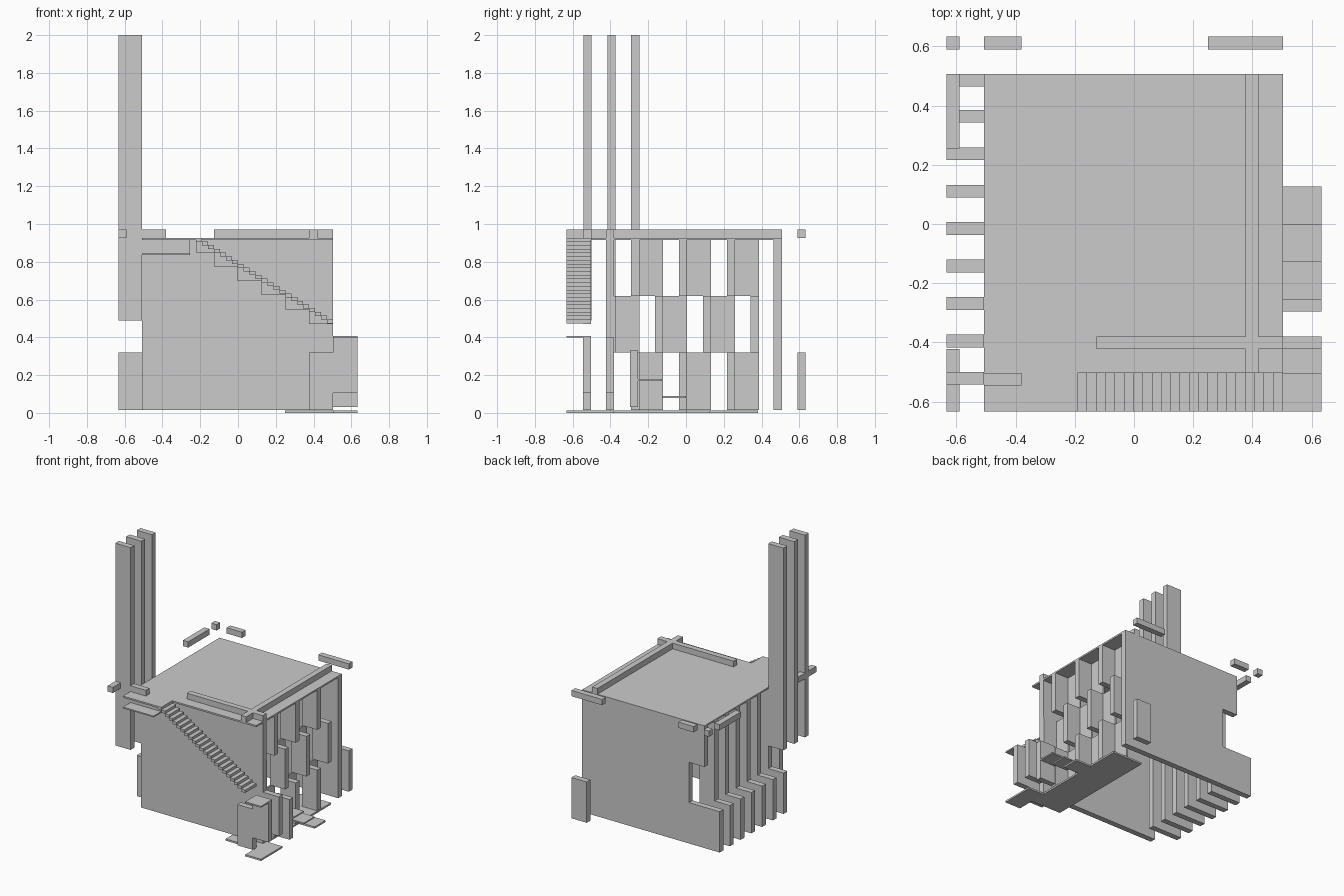
import bpy, bmesh
from mathutils import Vector

if "Cube" in bpy.data.objects:
    bpy.data.objects.remove(bpy.data.objects["Cube"])


def part(name, boxes):
    """One object from boxes given as (x0, x1, y0, y1, z0, z1)."""
    bm = bmesh.new()
    for x0, x1, y0, y1, z0, z1 in boxes:
        r = bmesh.ops.create_cube(bm, size=1)
        for v in r["verts"]:
            v.co = Vector((x1 if v.co.x > 0 else x0,
                           y1 if v.co.y > 0 else y0,
                           z1 if v.co.z > 0 else z0))
    me = bpy.data.meshes.new(name)
    bm.to_mesh(me)
    bm.free()
    ob = bpy.data.objects.new(name, me)
    bpy.context.collection.objects.link(ob)
    return ob


M = 0.1265            # building grid module
T = 0.043             # wall and fin thickness
BASE, LOW, MID, TOP, ROOF = 0.015, 0.32, 0.62, 0.915, 0.927
EDGE = 0.633          # outer extent
grid = [-0.5 + M * i for i in range(9)]   # rear face of each fin row

# Roof with stair landing
part("roof_slab", [(-0.507, 0.503, -0.503, 0.507, TOP, ROOF),
                   (-0.507, -0.222, -EDGE, -0.503, TOP, ROOF)])

# Front and back walls
part("front_wall", [(-0.507, 0.503, -0.423, -0.38, BASE, TOP)])
yb = (0.464, 0.507)
part("back_wall", [(-0.507, 0.503, *yb, MID, TOP),
                   (-0.38, 0.503, *yb, LOW, MID),
                   (-EDGE, 0.503, *yb, BASE, LOW)])

# Left side: low buttresses with full-height inner fins
for i, y in enumerate(grid[2:8]):
    part(f"left_fin_{i}", [(-EDGE, -0.507, y - T, y, BASE, LOW),
                           (-0.507, -0.38, y - T, y, BASE, TOP)])

# Tall tower fins
for i, y in enumerate(grid[:3]):
    part(f"tower_fin_{i}", [(-EDGE, -0.507, y - T, y, 0.49, 2.0)])

# Right side: staggered L-shaped screens on three levels
levels = [(BASE, LOW, 2), (LOW, MID, 1), (MID, TOP, 2)]
for k, (z0, z1, first) in enumerate(levels):
    for i in range(first, 8, 2):
        y = grid[i]
        boxes = [(0.377, 0.503, y - T, y, z0, z1)]
        if i < 7:
            boxes.append((0.377, 0.39, y, y + M, z0, z1))
        part(f"right_screen_{k}_{i}", boxes)

# Beams and loose blocks round the roof edge
BT = 0.97
part("roof_beams", [(-0.127, 0.503, -0.423, -0.38, ROOF, BT),
                    (0.377, 0.42, -0.503, 0.507, ROOF, BT)])
for i, b in enumerate([(-EDGE, -0.59, -EDGE, -0.423),
                       (-0.507, -0.38, -0.545, -0.503),
                       (-EDGE, -0.59, 0.255, 0.507),
                       (-EDGE, -0.59, 0.59, EDGE),
                       (-0.507, -0.38, 0.59, EDGE),
                       (0.25, 0.503, 0.59, EDGE)]):
    part(f"parapet_block_{i}", [(*b, ROOF, BT)])

# Outside stair
n, x0 = 23, -0.222
dx, dz = (0.503 - x0) / n, (ROOF - 0.475) / n
part("stair_treads", [(x0 + i * dx, x0 + (i + 1) * dx, -EDGE, -0.503,
                       ROOF - (i + 1) * dz - 0.001, ROOF - i * dz)
                      for i in range(n)])
boxes = []
for j in range(6):
    for s in range(4):
        i = j * 4 + s - 1
        if i >= 0:
            boxes.append((x0 + i * dx, x0 + (i + 1) * dx, -0.545, -0.503,
                          0.85 - j * 0.0757, ROOF - (i + 1) * dz))
part("stair_stringer", boxes)
part("landing_support", [(-0.507, -0.254, -0.545, -0.503, 0.845, TOP),
                         (-0.507, -0.254, -EDGE, -0.503, 0.835, 0.845)])

# Lower landing and its supports
part("lower_landing", [(0.503, EDGE, -EDGE, -0.503, 0.398, 0.408)])
part("landing_fin_front", [(0.377, 0.503, -0.545, -0.503, BASE, LOW),
                           (0.503, EDGE, -0.545, -0.503, 0.105, 0.398)])
part("landing_fin_back", [(0.503, EDGE, -0.423, -0.38, 0.105, 0.398)])
part("entry_fin", [(0.503, EDGE, -0.296, -0.254, 0.03, 0.33)])

# Ground plates and entry steps
part("ground_plate", [(0.25, 0.503, -0.503, 0.38, 0, 0.013),
                      (0.503, EDGE, -EDGE, -0.38, 0, 0.013),
                      (0.503, EDGE, 0, 0.127, 0, 0.013)])
part("entry_step_low", [(0.503, EDGE, -0.127, 0, 0.08, 0.09)])
part("entry_step_high", [(0.503, EDGE, -0.254, -0.127, 0.17, 0.18)])

# Free-standing pier behind the back wall
part("rear_pier", [(0.377, 0.503, 0.59, EDGE, BASE, LOW)])
